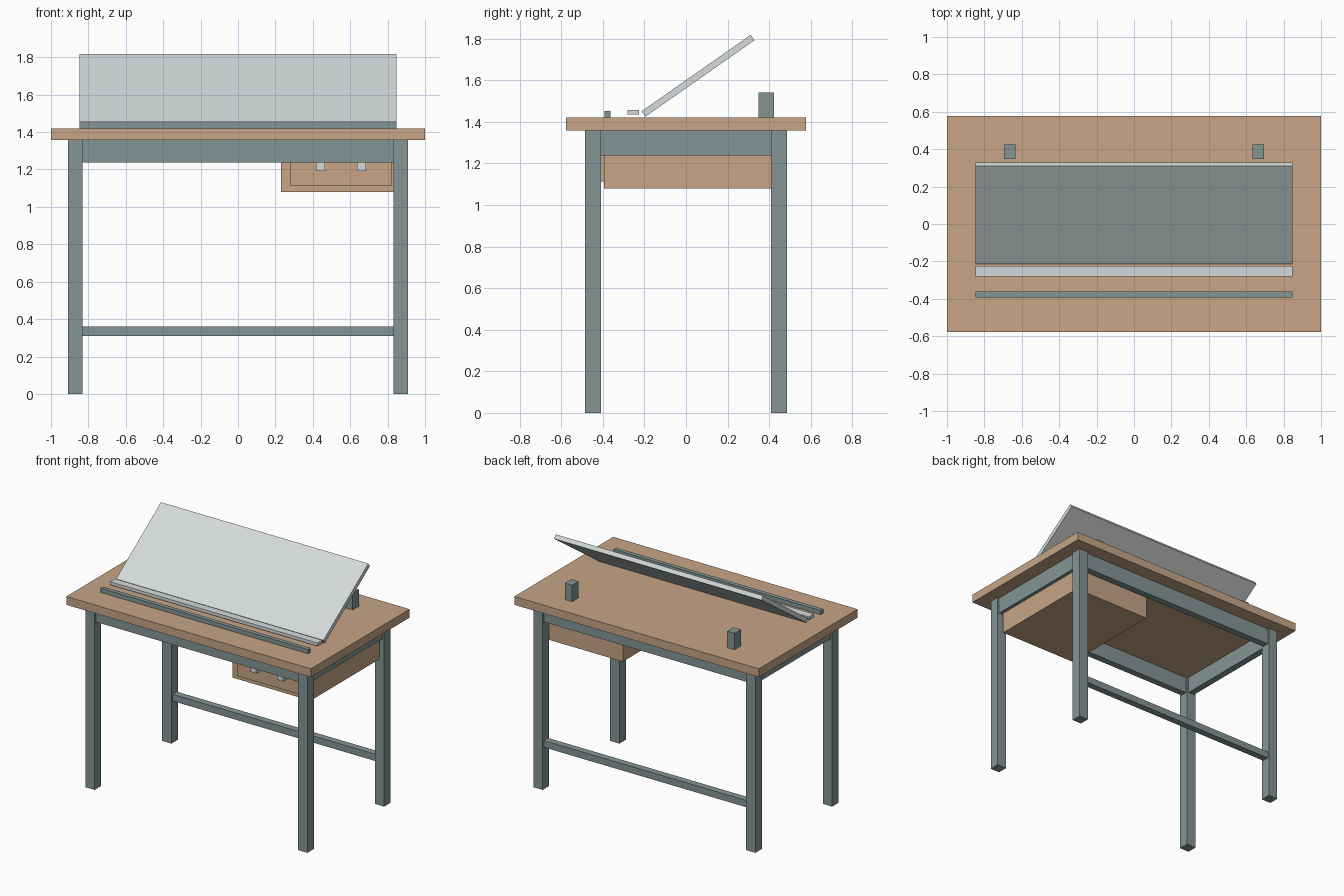
import bpy, math

if "Cube" in bpy.data.objects:
    bpy.data.objects.remove(bpy.data.objects["Cube"])


def material(name, hex_code):
    def lin(c):
        c /= 255
        return c / 12.92 if c <= 0.04045 else ((c + 0.055) / 1.055) ** 2.4
    m = bpy.data.materials.new(name)
    rgb = [lin((hex_code >> s) & 255) for s in (16, 8, 0)]
    m.diffuse_color = (*rgb, 1)
    m.use_nodes = True
    m.node_tree.nodes["Principled BSDF"].inputs["Base Color"].default_value = m.diffuse_color
    return m


WOOD = material("warm_wood", 0xC7A587)
METAL = material("grey_green_metal", 0x849695)
PALE = material("pale_grey", 0xD5DADA)


def box(name, x, y, z, mat, tilt=0):
    """Box from (min, max) ranges, optionally tilted about x at its centre."""
    bpy.ops.mesh.primitive_cube_add(size=1)
    o = bpy.context.object
    o.name = name
    size = [r[1] - r[0] for r in (x, y, z)]
    for v in o.data.vertices:
        v.co = [c * s for c, s in zip(v.co, size)]
    o.location = [(r[0] + r[1]) / 2 for r in (x, y, z)]
    o.rotation_euler.x = tilt
    o.data.materials.append(mat)
    return o


def around(c, w):
    return (c - w / 2, c + w / 2)


# Table top
box("table_top", (-1, 1), (-0.577, 0.577), (1.358, 1.42), WOOD)

# Legs and aprons
LX, LY, LEG = 0.87, 0.448, 0.076
for sx, side in ((-1, "left"), (1, "right")):
    for sy, end in ((-1, "front"), (1, "back")):
        box(f"{end}_{side}_leg", around(sx * LX, LEG), around(sy * LY, LEG), (0, 1.36), METAL)
    box(f"{side}_apron", around(sx * LX, 0.05), (-0.41, 0.41), (1.237, 1.36), METAL)
for sy, end in ((-1, "front"), (1, "back")):
    box(f"{end}_apron", (-0.832, 0.832), around(sy * LY, 0.05), (1.237, 1.36), METAL)

# Rear stretcher
box("back_stretcher", (-0.832, 0.832), around(LY, 0.05), (0.31, 0.36), METAL)

# Drawer under the right half
box("drawer_body", (0.23, 0.87), (-0.395, 0.41), (1.08, 1.355), WOOD)
box("drawer_front", (0.28, 0.82), (-0.412, -0.39), (1.112, 1.33), WOOD)
for i, x in enumerate((0.44, 0.66)):
    box(f"drawer_handle_{i + 1}", around(x, 0.048), (-0.45, -0.41), (1.193, 1.243), PALE)

# Tilted drawing board, paper ledge, pencil rail
box("drawing_board", (-0.848, 0.848), around(0.058, 0.64), around(1.6215, 0.032),
    PALE, math.radians(35))
box("board_ledge", (-0.848, 0.848), (-0.282, -0.225), (1.434, 1.457), PALE)
box("pencil_rail", (-0.848, 0.848), (-0.393, -0.362), (1.42, 1.451), METAL)

# Rear support blocks
for sx, side in ((-1, "left"), (1, "right")):
    box(f"{side}_support_block", around(sx * 0.664, 0.06), (0.348, 0.424), (1.42, 1.542), METAL)
